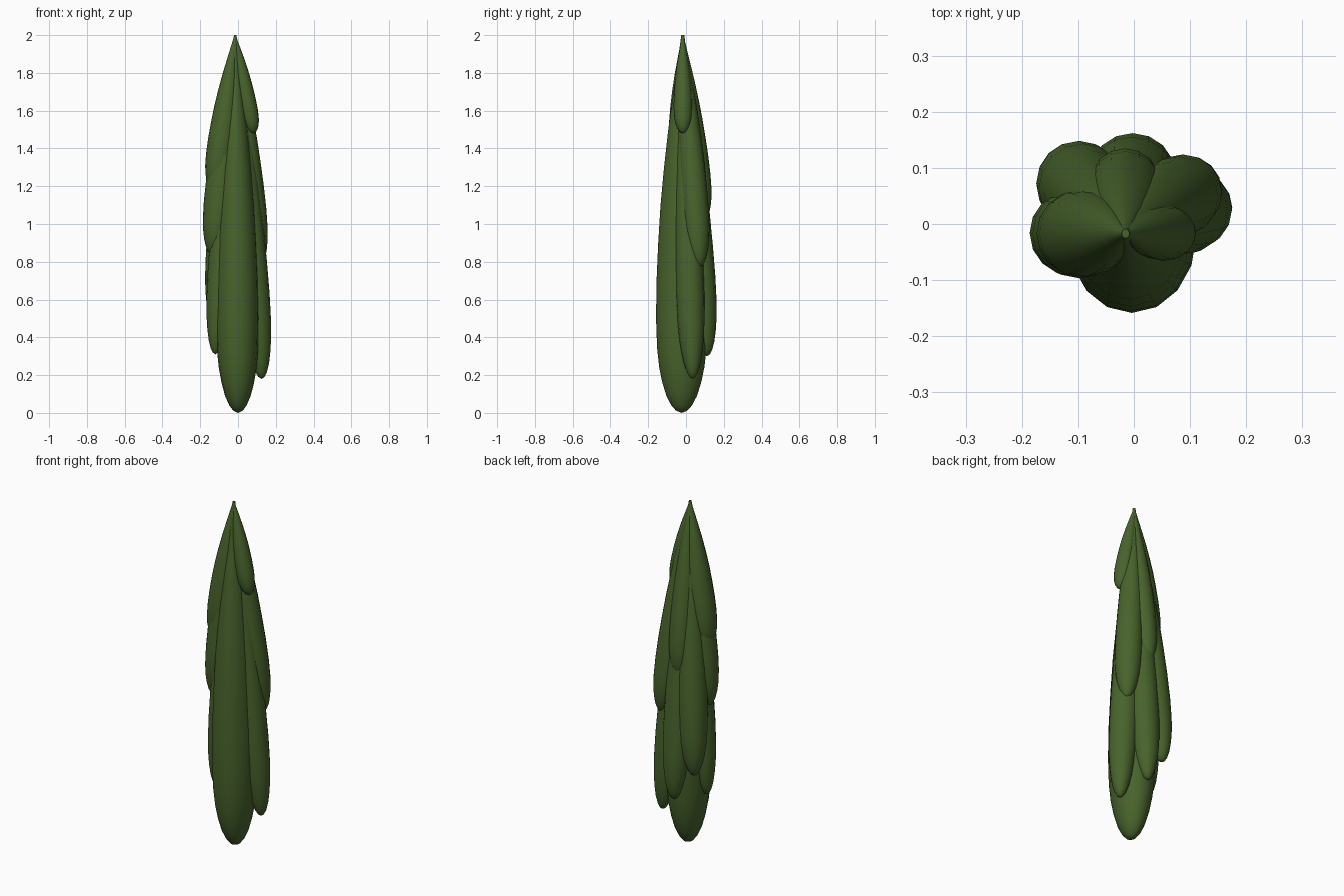
import bpy, bmesh, math

if "Cube" in bpy.data.objects:
    bpy.data.objects.remove(bpy.data.objects["Cube"])

SIDES = 16
APEX = (-0.015, -0.017, 2.0)

green = bpy.data.materials.new("foliage_green")
green.diffuse_color = (0.065, 0.125, 0.025, 1)
green.use_nodes = True
green.node_tree.nodes["Principled BSDF"].inputs["Base Color"].default_value = green.diffuse_color

# teardrop profile: (fraction of height, fraction of radius)
PROFILE = [(0.006, 0.22), (0.02, 0.40), (0.045, 0.59), (0.08, 0.75), (0.12, 0.87),
           (0.17, 0.955), (0.25, 1.0), (0.35, 0.985), (0.45, 0.925), (0.55, 0.84),
           (0.65, 0.71), (0.75, 0.55), (0.85, 0.355), (0.94, 0.17), (1.0, 0.06)]


def lobe(name, x, y, z, rx, ry):
    """Teardrop leaning from its rounded base to the shared apex."""
    bm = bmesh.new()

    def centre(t):
        return [a + (b - a) * t for a, b in zip((x, y, z), APEX)]

    rings = []
    for t, r in PROFILE:
        cx, cy, cz = centre(t)
        rings.append([bm.verts.new((cx + rx * r * math.cos(2 * math.pi * i / SIDES),
                                    cy + ry * r * math.sin(2 * math.pi * i / SIDES), cz))
                      for i in range(SIDES)])
    base = bm.verts.new(centre(0))
    for i in range(SIDES):
        j = (i + 1) % SIDES
        bm.faces.new((base, rings[0][j], rings[0][i]))
        for a, b in zip(rings, rings[1:]):
            bm.faces.new((a[i], a[j], b[j], b[i]))
    bm.faces.new(rings[-1])
    for f in bm.faces:
        f.smooth = len(f.verts) < 5
    mesh = bpy.data.meshes.new(name)
    bm.to_mesh(mesh)
    bm.free()
    mesh.materials.append(green)
    ob = bpy.data.objects.new(name, mesh)
    bpy.context.collection.objects.link(ob)


# main body
lobe("main_foliage", 0.0, -0.023, 0.0, 0.115, 0.137)

# overlapping side tufts: base x, y, z and radii
TUFTS = {
    "lower_right_tuft": (0.125, 0.035, 0.18, 0.077, 0.075),
    "lower_back_tuft": (0.0, 0.11, 0.30, 0.08, 0.077),
    "lower_left_tuft": (-0.12, -0.02, 0.31, 0.068, 0.07),
    "lower_back_left_tuft": (-0.115, 0.09, 0.46, 0.08, 0.08),
    "middle_right_tuft": (0.108, 0.07, 0.77, 0.073, 0.072),
    "middle_left_tuft": (-0.128, -0.016, 0.83, 0.081, 0.08),
    "middle_back_tuft": (-0.016, 0.09, 1.02, 0.066, 0.066),
    "upper_left_tuft": (-0.12, -0.017, 1.17, 0.075, 0.078),
    "upper_right_tuft": (0.08, -0.016, 1.48, 0.048, 0.049),
}
for name, dims in TUFTS.items():
    lobe(name, *dims)
